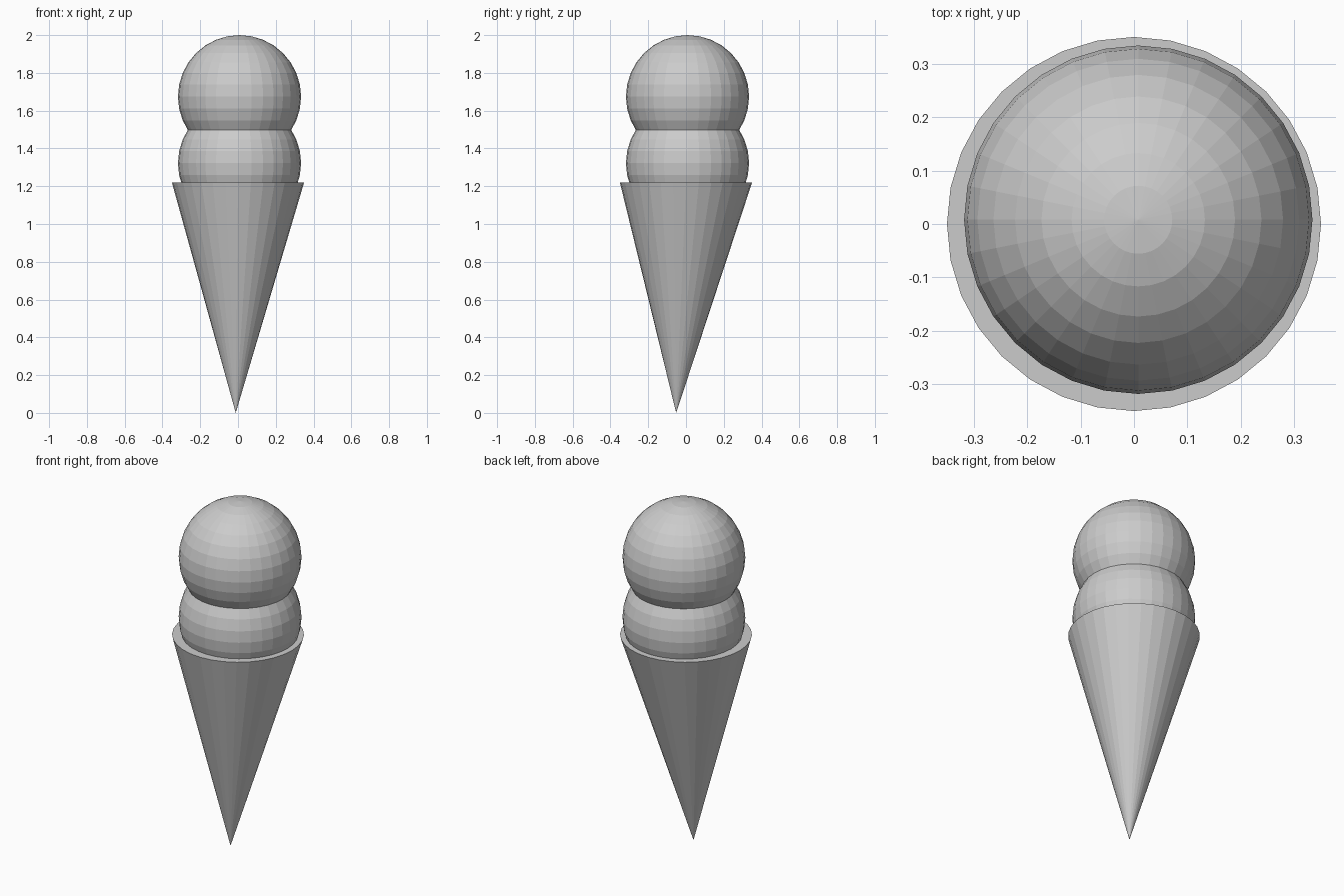
import bpy

if "Cube" in bpy.data.objects:
    bpy.data.objects.remove(bpy.data.objects["Cube"])

RIM_Z = 1.22
SCOOP_R = 0.326

# Wafer cone: closed flat top, tip slightly off centre
bpy.ops.mesh.primitive_cone_add(vertices=32, radius1=0, radius2=0.35, depth=RIM_Z,
                                end_fill_type='NGON', location=(0, 0, RIM_Z / 2))
cone = bpy.context.object
cone.name = "wafer_cone"
tip = min(cone.data.vertices, key=lambda v: v.co.z)
tip.co.x, tip.co.y = -0.012, -0.052


# Two equal, flat-shaded scoops stacked into each other
def scoop(name, z):
    bpy.ops.mesh.primitive_uv_sphere_add(segments=32, ring_count=16, radius=SCOOP_R,
                                         location=(0.008, 0.008, z))
    bpy.context.object.name = name


scoop("lower_scoop", 1.322)
scoop("upper_scoop", 2 - SCOOP_R)
